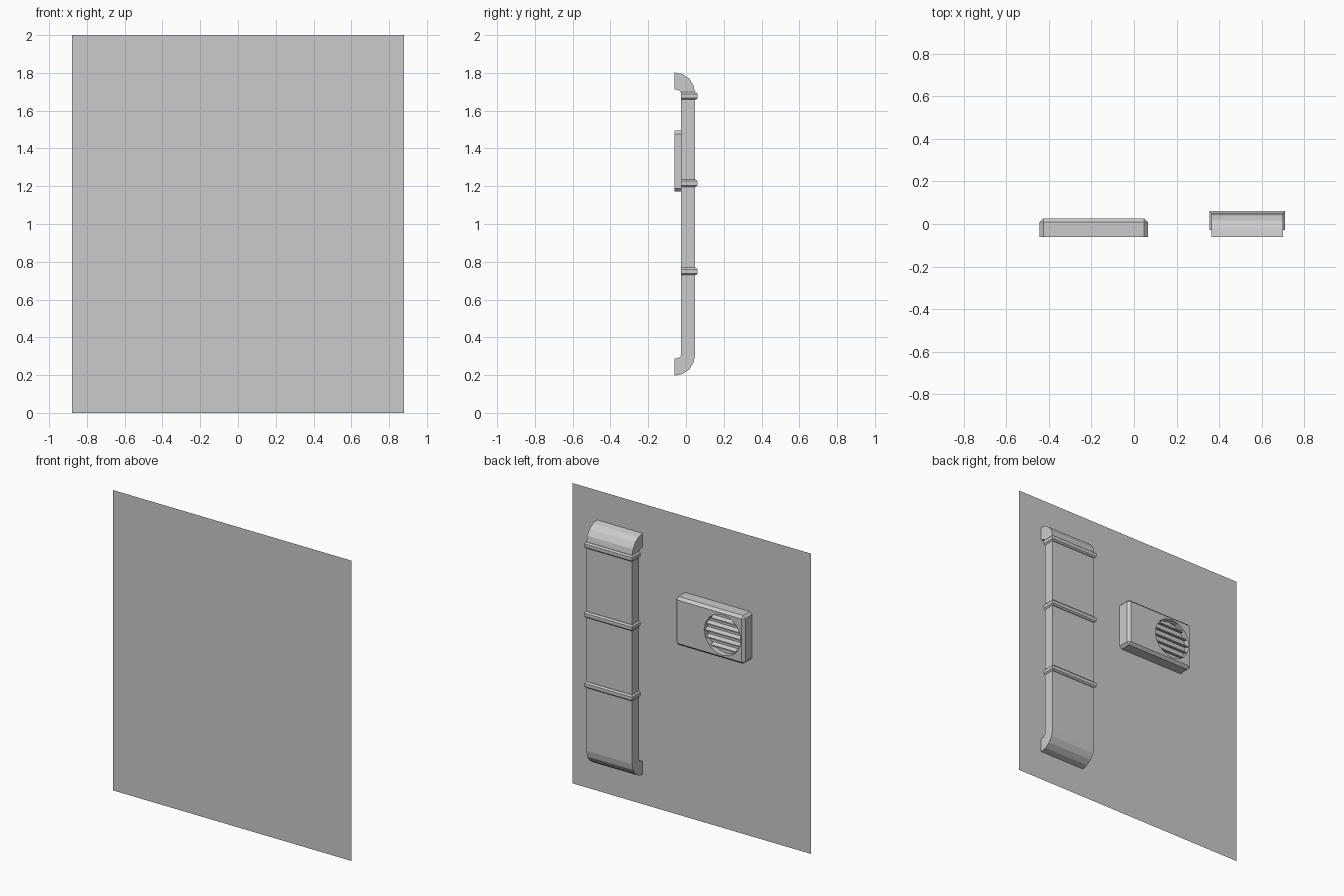
import bpy, bmesh, math

if "Cube" in bpy.data.objects:
    bpy.data.objects.remove(bpy.data.objects["Cube"])

BACK = -0.061  # y of the wall plane


def make_object(name, bm):
    bmesh.ops.recalc_face_normals(bm, faces=bm.faces[:])
    mesh = bpy.data.meshes.new(name)
    bm.to_mesh(mesh)
    bm.free()
    obj = bpy.data.objects.new(name, mesh)
    bpy.context.collection.objects.link(obj)
    return obj


def extrude_profile(name, points, x0, x1):
    """Closed (y, z) strip outline extruded along x."""
    bm = bmesh.new()
    face = bm.faces.new([bm.verts.new((x0, y, z)) for y, z in points])
    ext = bmesh.ops.extrude_face_region(bm, geom=[face])
    for v in ext["geom"]:
        if isinstance(v, bmesh.types.BMVert):
            v.co.x = x1
    return make_object(name, bm)


def box(bm, x0, x1, y0, y1, z0, z1):
    verts = bmesh.ops.create_cube(bm, size=1)["verts"]
    for v in verts:
        v.co.x = x1 if v.co.x > 0 else x0
        v.co.y = y1 if v.co.y > 0 else y0
        v.co.z = z1 if v.co.z > 0 else z0
    return verts


def arc(cy, cz, r, rz, a0, a1, n):
    angles = [math.radians(a0 + (a1 - a0) * i / n) for i in range(n + 1)]
    return [(cy + r * math.cos(a), cz + rz * math.sin(a)) for a in angles]


# wall panel: a single flat sheet
bm = bmesh.new()
bm.faces.new([bm.verts.new(p) for p in
              ((-0.88, BACK, 0), (0.88, BACK, 0), (0.88, BACK, 2), (-0.88, BACK, 2))])
make_object("wall_panel", bm)

# duct: vertical run with an elbow into the wall at each end
outer, inner = 0.048, -0.026
ro, ri = outer - BACK, inner - BACK
zt, zb = 1.693, 0.307
profile = (arc(BACK, zb, ro, 0.11, -90, 0, 4) + arc(BACK, zt, ro, 0.11, 0, 90, 4)
           + arc(BACK, zt, ri, 0.02, 90, 0, 3) + arc(BACK, zb, ri, 0.02, 0, -90, 3))
extrude_profile("duct", profile, 0.363, 0.70)

# clamp bands: chamfered collars around the duct
for i, z in enumerate((1.678, 1.216, 0.749)):
    bm = bmesh.new()
    box(bm, 0.354, 0.709, -0.027, 0.061, z - 0.02, z + 0.02)
    rims = [e for e in bm.edges
            if abs(e.verts[0].co.z - e.verts[1].co.z) < 1e-4
            and min(v.co.y for v in e.verts) > 0
            or abs(e.verts[0].co.y - e.verts[1].co.y) > 0.01]
    bmesh.ops.bevel(bm, geom=rims, offset=0.009, segments=1, affect="EDGES")
    make_object(f"duct_band_{i + 1}", bm)

# vent housing: box chamfered everywhere but against the wall
bm = bmesh.new()
box(bm, -0.443, 0.065, BACK, 0.026, 1.172, 1.494)
edges = [e for e in bm.edges if max(v.co.y for v in e.verts) > 0]
bmesh.ops.bevel(bm, geom=edges, offset=0.017, segments=1, affect="EDGES")
housing = make_object("vent_housing", bm)

# round recess cut into the housing
cx, cz, radius = -0.287, 1.333, 0.135
bpy.ops.mesh.primitive_cylinder_add(vertices=16, radius=radius, depth=0.1,
                                    location=(cx, 0.04, cz),
                                    rotation=(math.pi / 2, 0, 0))
cutter = bpy.context.object
cutter.name = "recess_cutter"
cut = housing.modifiers.new("recess", "BOOLEAN")
cut.operation, cut.object, cut.solver = "DIFFERENCE", cutter, "EXACT"
bpy.context.view_layer.objects.active = housing
bpy.ops.object.modifier_apply(modifier="recess")
bpy.data.objects.remove(cutter)

# louvre slats across the recess, tilted downwards
bm = bmesh.new()
for i in range(-2, 3):
    dz = i * 0.045
    half = math.sqrt(radius ** 2 - (abs(dz) + 0.008) ** 2) - 0.001
    for v in box(bm, cx - half, cx + half, -0.009, 0.018,
                 cz + dz - 0.004, cz + dz + 0.004):
        v.co.z -= 0.35 * (v.co.y - 0.005)
make_object("vent_slats", bm)
